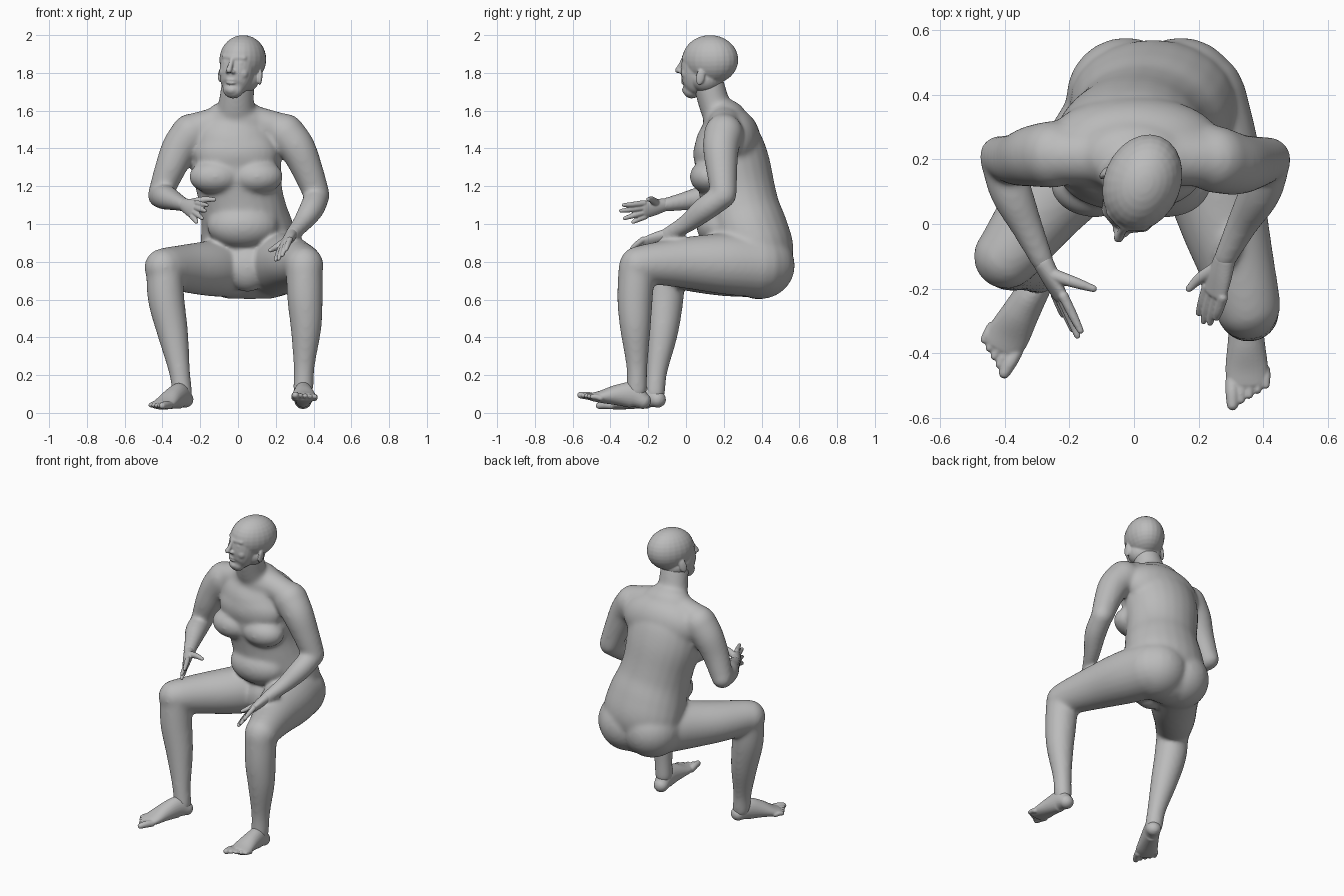
import bpy
import bmesh
from math import sin, cos, pi, radians
from mathutils import Vector, Matrix, Euler

cube = bpy.data.objects.get("Cube")
if cube:
    bpy.data.objects.remove(cube, do_unlink=True)

grey = bpy.data.materials.new("plain grey")
grey.use_nodes = True
grey.diffuse_color = (.5, .5, .5, 1)
grey.node_tree.nodes["Principled BSDF"].inputs["Base Color"].default_value = (.5, .5, .5, 1)

X_AXIS = Vector((1, 0, 0))
SIDES = (-1, 1)
SEGMENTS = 24


def spline(points, steps=5):
    """Smooth path through points of (x, y, z, width radius[, depth radius])."""
    rows = [Vector(tuple(p) if len(p) == 5 else (*p, p[3])) for p in points]
    rows = [rows[0] * 2 - rows[1]] + rows + [rows[-1] * 2 - rows[-2]]
    path = []
    for p, q, r, s in zip(rows, rows[1:], rows[2:], rows[3:]):
        for i in range(steps):
            t = i / steps
            path.append(q + (r - p) * (t / 2) + (p * 2 - q * 5 + r * 4 - s) * (t * t / 2)
                        + (q * 3 - p - r * 3 + s) * (t ** 3 / 2))
    return path + [rows[-2]]


def limb(bm, points, side=X_AXIS, matrix=Matrix()):
    """Round-ended elliptical tube; the width radius runs along side."""
    path = spline(points)
    centres = [Vector(p[:3]) for p in path]
    last = len(path) - 1
    rings = []
    for i, p in enumerate(path):
        tangent = (centres[min(i + 1, last)] - centres[max(i - 1, 0)]).normalized()
        across = (side - tangent * side.dot(tangent)).normalized()
        depth = tangent.cross(across)
        angles = [0]
        if i == 0:
            angles = [-1.4, -1.1, -.7, -.35, 0]
        elif i == last:
            angles = [0, .35, .7, 1.1, 1.4]
        for angle in angles:
            centre = centres[i] + tangent * sin(angle) * min(p[3], p[4])
            ring = []
            for k in range(SEGMENTS):
                turn = 2 * pi * k / SEGMENTS
                offset = across * cos(turn) * p[3] + depth * sin(turn) * p[4]
                ring.append(bm.verts.new(matrix @ (centre + offset * cos(angle))))
            rings.append(ring)
    for low, high in zip(rings, rings[1:]):
        for k in range(SEGMENTS):
            j = (k + 1) % SEGMENTS
            bm.faces.new((low[k], low[j], high[j], high[k]))
    bm.faces.new(rings[0][::-1])
    bm.faces.new(rings[-1])


def blob(bm, centre, radii, matrix=Matrix(), turn=(0, 0, 0)):
    """Ellipsoid mass."""
    place = Matrix.LocRotScale(Vector(centre), Euler(turn), Vector(radii))
    bmesh.ops.create_uvsphere(bm, u_segments=SEGMENTS, v_segments=16, radius=1,
                              matrix=matrix @ place)


def skin(bm, name, voxel, smoothing):
    """Fuse the overlapping masses into one smooth skin."""
    bmesh.ops.recalc_face_normals(bm, faces=bm.faces)
    mesh = bpy.data.meshes.new(name)
    bm.to_mesh(mesh)
    bm.free()
    mesh.materials.append(grey)
    ob = bpy.data.objects.new(name, mesh)
    bpy.context.collection.objects.link(ob)
    fuse = ob.modifiers.new("fuse", 'REMESH')
    fuse.mode = 'VOXEL'
    fuse.voxel_size = voxel
    fuse.use_smooth_shade = True
    soften = ob.modifiers.new("soften", 'SMOOTH')
    soften.factor = .5
    soften.iterations = smoothing


# Trunk and neck
body = bmesh.new()
limb(body, [(.06, .385, .76, .2, .16), (.06, .375, .84, .255, .2), (.05, .335, .95, .25, .21),
            (.03, .295, 1.06, .23, .207), (.01, .272, 1.17, .225, .202),
            (-.01, .245, 1.32, .24, .198), (-.01, .22, 1.45, .235, .175),
            (0, .21, 1.54, .18, .12)])
limb(body, [(0, .21, 1.54, .14, .1), (-.01, .16, 1.61, .1, .085), (0, .12, 1.74, .087, .082)])
limb(body, [(-.24, .21, 1.5, .085), (0, .21, 1.545, .092), (.24, .2, 1.5, .085)],
     Vector((0, 1, 0)))
blob(body, (.025, .18, .99), (.19, .125, .12))
blob(body, (0, .255, 1.44), (.27, .14, .17))
blob(body, (-.01, .15, 1.37), (.22, .112, .14))
blob(body, (.05, .21, .77), (.12, .1, .13))
for s in SIDES:
    blob(body, (s * .11 - .01, .125, 1.25), (.14, .106, .092))
    blob(body, (.06 + s * .085, .39, .78), (.185, .187, .178))

# Arms
limb(body, [(-.25, .215, 1.48, .105), (-.31, .21, 1.4, .096), (-.36, .2, 1.29, .082),
            (-.41, .205, 1.16, .067)])
limb(body, [(-.415, .21, 1.15, .064), (-.38, .1, 1.14, .066), (-.33, -.01, 1.12, .05),
            (-.28, -.12, 1.1, .036)])
limb(body, [(.25, .2, 1.48, .105), (.315, .185, 1.4, .096), (.37, .19, 1.28, .082),
            (.415, .2, 1.16, .07)])
limb(body, [(.42, .2, 1.15, .066), (.39, .1, 1.08, .066), (.335, 0, 1, .05),
            (.28, -.11, .94, .036)])

# Legs
limb(body, [(-.03, .37, .77, .16), (-.15, .2, .765, .147), (-.28, .05, .765, .127),
            (-.37, -.07, .77, .108), (-.395, -.1, .77, .102)])
limb(body, [(-.39, -.1, .76, .097), (-.38, -.11, .6, .097), (-.345, -.125, .42, .082),
            (-.31, -.155, .22, .057), (-.295, -.165, .1, .054)])
limb(body, [(.18, .38, .78, .17), (.23, .2, .79, .162), (.28, 0, .795, .137),
            (.33, -.17, .79, .112), (.35, -.25, .78, .104)])
limb(body, [(.35, -.26, .77, .098), (.355, -.27, .6, .094), (.36, -.268, .45, .082),
            (.35, -.26, .25, .057), (.345, -.26, .12, .054)])
skin(body, "body", .01, 24)

# Head, turned a little to its right
pose = Matrix.LocRotScale(Vector((.02, .12, 1.84)), Euler((0, radians(4), radians(-22))), None)
head = bmesh.new()
blob(head, (0, .01, .03), (.119, .153, .13), pose)
limb(head, [(0, -.1, -.13, .055, .046), (0, -.085, -.105, .075, .07),
            (0, -.068, -.06, .09, .087), (0, -.058, 0, .094, .09),
            (0, -.045, .035, .09, .09)], X_AXIS, pose)
blob(head, (0, -.01, -.07), (.104, .085, .08), pose)
limb(head, [(0, -.142, .035, .012), (0, -.16, 0, .013), (0, -.176, -.026, .016)], X_AXIS, pose)
limb(head, [(-.055, -.112, .042, .016), (0, -.134, .04, .015), (.055, -.112, .042, .016)],
     Vector((0, 0, 1)), pose)
for z in (-.076, -.093):
    blob(head, (0, -.142, z), (.028, .014, .009), pose)
blob(head, (0, -.132, -.13), (.032, .02, .024), pose)
for s in SIDES:
    blob(head, (s * .038, -.125, .014), (.019, .014, .01), pose)
    blob(head, (s * .016, -.154, -.034), (.012, .014, .011), pose)
    blob(head, (s * .046, -.108, -.04), (.036, .028, .034), pose)
    blob(head, (s * .112, -.005, -.055), (.011, .024, .044), pose, (-.2, 0, s * .3))
skin(head, "head", .005, 9)


# Hands
def hand(name, wrist, knuckles, thumb_tip, tips):
    bm = bmesh.new()
    wrist, knuckles, thumb_tip = Vector(wrist), Vector(knuckles), Vector(thumb_tip)
    tips = [Vector(t) for t in tips]
    along = (knuckles - wrist).normalized()
    side = tips[-1] - tips[0]
    side = (side - along * side.dot(along)).normalized()
    limb(bm, [(*wrist, .036, .031), (*wrist.lerp(knuckles, .5), .045, .027),
              (*knuckles, .048, .02)], side)
    for i, tip in enumerate(tips):
        base = knuckles + side * (i - 1.5) * .025
        middle = base.lerp(tip, .5) + along * .01
        limb(bm, [(*base, .016), (*middle, .014), (*tip, .01)], side)
    base = wrist.lerp(knuckles, .35) - side * .02
    middle = base.lerp(thumb_tip, .55) - side * .008
    limb(bm, [(*base, .022), (*middle, .017), (*thumb_tip, .011)], along)
    skin(bm, name, .004, 4)


hand("right_hand", (-.28, -.12, 1.1), (-.23, -.22, 1.075), (-.125, -.2, 1.13),
     [(-.165, -.33, 1.1), (-.175, -.345, 1.07), (-.19, -.325, 1.03), (-.22, -.28, 1.01)])
hand("left_hand", (.28, -.11, .94), (.25, -.21, .895), (.17, -.2, .86),
     [(.2, -.275, .81), (.215, -.3, .815), (.235, -.305, .835), (.255, -.29, .865)])


# Feet, with the big toe on the inner side
def foot(name, s, ankle, pitch, yaw):
    place = Matrix.LocRotScale(Vector(ankle), Euler((radians(pitch), 0, radians(yaw))), None)
    bm = bmesh.new()
    limb(bm, [(0, .025, .046, .046, .044), (0, -.03, .068, .05, .068),
              (0, -.11, .058, .057, .056), (0, -.19, .038, .066, .035),
              (0, -.235, .03, .063, .024)], X_AXIS, place)
    for i in range(5):
        x = s * (i * .026 - .046)
        radius = .021 if i == 0 else .015
        start, length = -.23 + i * .008, .075 - i * .007
        limb(bm, [(x, start, .028, radius), (x, start - length / 2, .032, radius),
                  (x, start - length, .03, radius * .85)], X_AXIS, place)
    skin(bm, name, .005, 4)


foot("right_foot", -1, (-.292, -.17, .024), 3, -29)
foot("left_foot", 1, (.345, -.26, .022), -8, 1)
